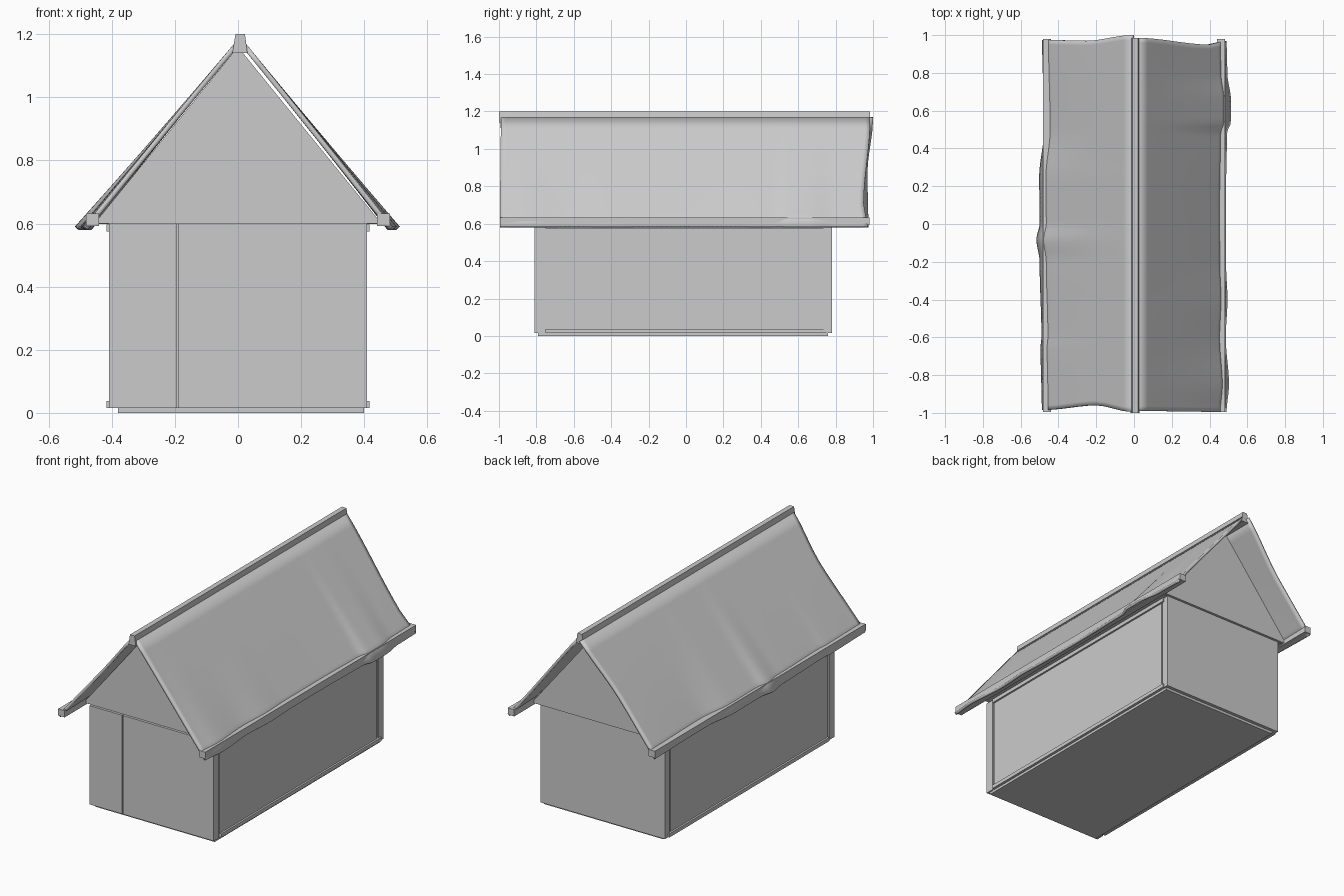
import bpy
import bmesh
import math
from mathutils import Vector

cube = bpy.data.objects.get("Cube")
if cube:
    bpy.data.objects.remove(cube)

grey = bpy.data.materials.new("plain_grey")
grey.use_nodes = True
grey.diffuse_color = (0.6, 0.6, 0.6, 1)
grey.node_tree.nodes["Principled BSDF"].inputs["Base Color"].default_value = (0.6, 0.6, 0.6, 1)

FRONT, BACK, HALF, EAVE = -0.81, 0.78, 0.4, 0.6


def finish(name, bm):
    bmesh.ops.recalc_face_normals(bm, faces=bm.faces)
    mesh = bpy.data.meshes.new(name)
    bm.to_mesh(mesh)
    bm.free()
    mesh.materials.append(grey)
    obj = bpy.data.objects.new(name, mesh)
    bpy.context.collection.objects.link(obj)
    return obj


def box(name, x, y, z):
    return prism(name, [(x[0], z[0]), (x[1], z[0]), (x[1], z[1]), (x[0], z[1])], *y)


def prism(name, outline, y0, y1):
    # Extrude an x-z outline along y
    bm = bmesh.new()
    face = bm.faces.new([bm.verts.new((x, y0, z)) for x, z in outline])
    ext = bmesh.ops.extrude_face_region(bm, geom=[face])
    verts = [v for v in ext["geom"] if isinstance(v, bmesh.types.BMVert)]
    bmesh.ops.translate(bm, verts=verts, vec=(0, y1 - y0, 0))
    return finish(name, bm)


def sample(points, y):
    # Eased interpolation between (y, value) pairs
    for (a, va), (b, vb) in zip(points, points[1:]):
        if y <= b:
            t = max(0, (y - a) / (b - a))
            return va + (vb - va) * t * t * (3 - 2 * t)
    return points[-1][1]


def roof_sheet(name, top, edge, front, back, rows=10, cols=80):
    # Sagging cloth-like sheet with a wavy lower edge
    bm = bmesh.new()
    grid = []
    for r in range(rows + 1):
        t = r / rows
        y0, y1 = (sample(p, t) for p in (front, back))
        line = []
        for c in range(cols + 1):
            y = y0 + (y1 - y0) * c / cols
            end = Vector((sample(edge, y), y, 0.59))
            straight = Vector((math.copysign(0.495, top), y, 0.59))
            p = Vector((top, y, 1.17)).lerp(straight, t)
            p += (end - straight) * t ** 2
            p.z += 0.4 * abs(end.x - straight.x) * t * (1 - t)
            line.append(bm.verts.new(p))
        grid.append(line)
    for a, b in zip(grid, grid[1:]):
        for i in range(cols):
            bm.faces.new((a[i], a[i + 1], b[i + 1], b[i]))
    obj = finish(name, bm)
    if sum(p.normal.z for p in obj.data.polygons) < 0:
        obj.data.flip_normals()
    mod = obj.modifiers.new("thickness", "SOLIDIFY")
    mod.thickness = 0.016
    mod.offset = -1
    bpy.ops.object.select_all(action="DESELECT")
    obj.select_set(True)
    bpy.context.view_layer.objects.active = obj
    bpy.ops.object.shade_smooth_by_angle(angle=math.radians(35))


# Floor and body
box("floor", (-0.38, HALF), (FRONT + 0.02, BACK - 0.02), (0, 0.03))
box("body", (-HALF, HALF), (FRONT + 0.01, BACK), (0.015, EAVE))

# Front wall in two panels with a narrow gap between them
box("front_panel_narrow", (-HALF, -0.193), (FRONT, FRONT + 0.02), (0.015, EAVE))
box("front_panel_wide", (-0.188, HALF), (FRONT, FRONT + 0.02), (0.015, EAVE))

# Side panels, corner posts and rails
for side, s in (("right", -1), ("left", 1)):
    for end, a, b in (("front", FRONT, -0.76), ("back", 0.735, BACK)):
        box(f"{end}_{side}_post", sorted((s * 0.38, s * 0.408)), (a, b), (0.015, EAVE))
    box(f"{side}_wall_panel", sorted((s * 0.38, s * 0.405)), (-0.75, 0.725), (0.015, EAVE))
    for level, z in (("lower", 0.015), ("upper", 0.575)):
        box(f"{side}_{level}_rail", sorted((s * 0.39, s * 0.416)), (-0.75, 0.75), (z, z + 0.022))
    # Beam under the roof edge
    box(f"{side}_eave_beam", sorted((s * 0.44, s * 0.482)), (-0.995, 0.98), (0.592, 0.632))

# Gables closing the loft at both ends
gable = [(-0.455, EAVE), (0.455, EAVE), (0.012, 1.145), (-0.012, 1.145)]
prism("front_gable", gable, FRONT + 0.015, FRONT + 0.035)
prism("back_gable", gable, BACK - 0.01, BACK + 0.015)
box("loft_floor", (-0.44, 0.44), (FRONT + 0.02, BACK), (0.598, 0.606))

# Ridge beam
prism("ridge_beam", [(-0.018, 1.14), (0.03, 1.14), (0.022, 1.2), (-0.008, 1.2)], -1, 0.985)

# Roof sheets
roof_sheet("right_roof_sheet", -0.012,
           [(-1, -0.488), (-0.65, -0.495), (-0.6, -0.49), (-0.2, -0.5), (-0.08, -0.517),
            (0, -0.5), (0.25, -0.502), (0.5, -0.476), (1, -0.487)],
           [(0, -0.995), (0.4, -0.96), (1, -0.985)],
           [(0, 1), (0.5, 0.97), (1, 0.975)])
roof_sheet("left_roof_sheet", 0.025,
           [(-1, 0.49), (-0.85, 0.503), (-0.6, 0.486), (-0.4, 0.495), (-0.2, 0.487),
            (0.1, 0.486), (0.48, 0.492), (0.54, 0.513), (0.66, 0.513), (0.8, 0.494), (1, 0.49)],
           [(0, -0.99), (1, -0.995)],
           [(0, 0.985), (0.8, 0.95), (1, 0.97)])
